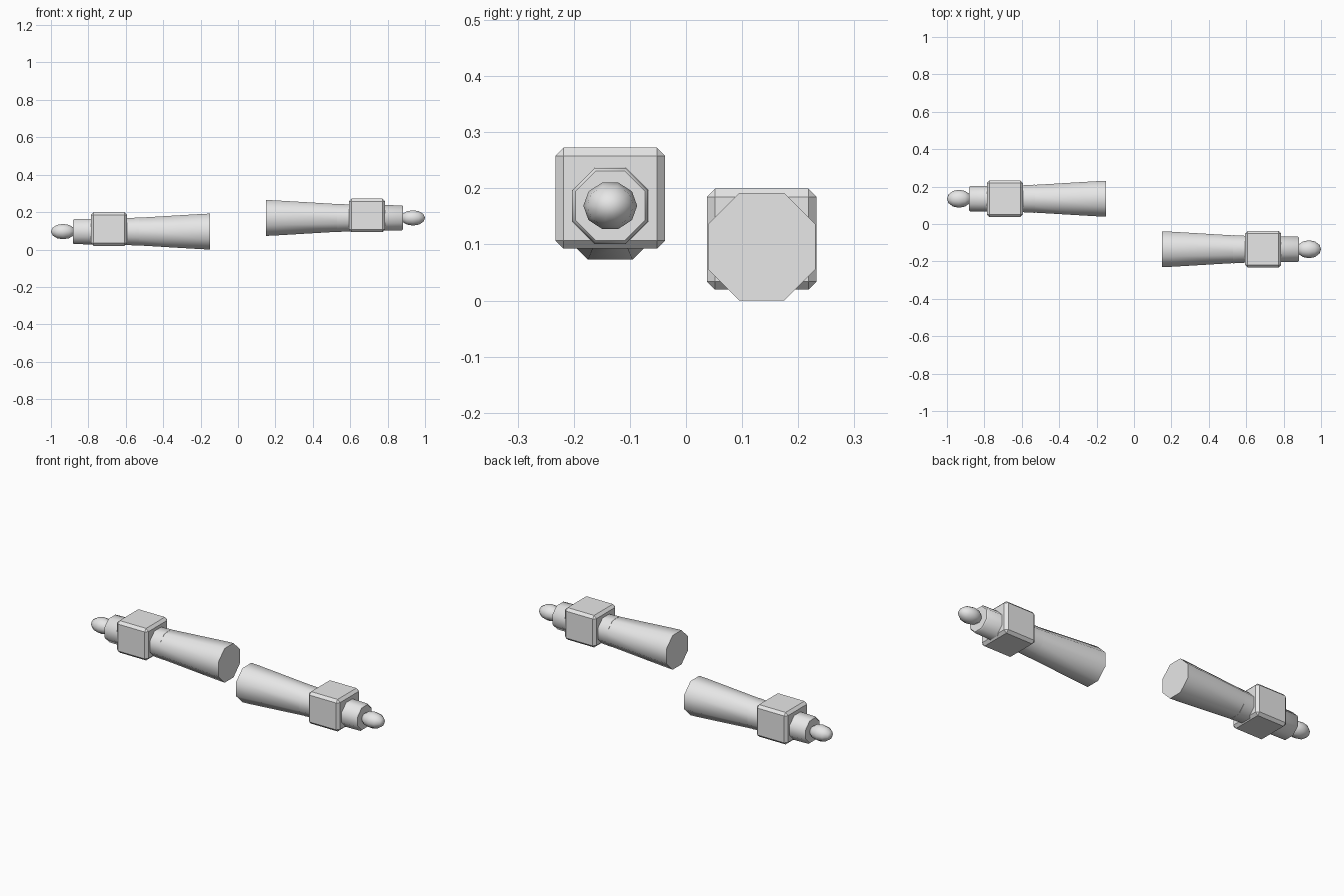
import bpy, bmesh, math
from mathutils import Matrix

if "Cube" in bpy.data.objects:
    bpy.data.objects.remove(bpy.data.objects["Cube"])

grey = bpy.data.materials.new("plain grey")
grey.diffuse_color = (0.8, 0.8, 0.8, 1)
grey.use_nodes = True
grey.node_tree.nodes["Principled BSDF"].inputs["Base Color"].default_value = grey.diffuse_color


def finish(name, bm, place, smooth=True):
    bmesh.ops.recalc_face_normals(bm, faces=bm.faces)
    bm.transform(place)
    me = bpy.data.meshes.new(name)
    bm.to_mesh(me)
    bm.free()
    me.materials.append(grey)
    ob = bpy.data.objects.new(name, me)
    bpy.context.collection.objects.link(ob)
    if smooth:
        bpy.context.view_layer.objects.active = ob
        ob.select_set(True)
        bpy.ops.object.shade_smooth_by_angle(angle=math.radians(50))
        ob.select_set(False)
    return ob


def lathe_x(name, profile, place, sides=8, phase=0.5, squash=1.0):
    """Rings of (x, radius) around the x axis; a zero radius closes to a point."""
    bm = bmesh.new()
    rings = []
    for x, r in profile:
        n = 1 if r == 0 else sides
        rings.append([bm.verts.new((x, r * math.cos((i + phase) * math.tau / sides),
                                    squash * r * math.sin((i + phase) * math.tau / sides)))
                      for i in range(n)])
    for a, b in zip(rings, rings[1:]):
        for i in range(sides):
            j = (i + 1) % sides
            quad = [a[i % len(a)], a[j % len(a)], b[j % len(b)], b[i % len(b)]]
            bm.faces.new(list(dict.fromkeys(quad)))
    for ring in (rings[0], rings[-1]):
        if len(ring) > 2:
            bm.faces.new(ring)
    return finish(name, bm, place)


flat = 1 / math.cos(math.pi / 8)   # flat-to-flat radius to corner radius


def build_arm(side, place):
    # tapered main shaft with a straight collar at its wide end
    lathe_x(side + "_shaft", [(0.15, 0.096 * flat), (0.205, 0.0935 * flat), (0.60, 0.070 * flat)], place)
    # inner rod passing through the block, chamfered at the outer end
    lathe_x(side + "_rod", [(0.53, 0.0752 * flat), (0.60, 0.0715 * flat), (0.876, 0.067 * flat),
                            (0.882, 0.062 * flat)], place)
    # rounded tip
    tip = [(0.935 - 0.065 * math.cos(k * math.pi / 6),
            0 if k in (0, 6) else 0.048 * math.sin(k * math.pi / 6)) for k in range(7)]
    lathe_x(side + "_tip", tip, place, sides=10, phase=0, squash=0.9)
    # chamfered block
    bm = bmesh.new()
    bmesh.ops.create_cube(bm, size=1, matrix=Matrix.Translation((0.69, 0, 0.0135))
                          @ Matrix.Diagonal((0.194, 0.196, 0.18, 1)))
    bmesh.ops.bevel(bm, geom=bm.edges[:], offset=0.0145, segments=1, affect='EDGES')
    finish(side + "_block", bm, place, smooth=False)


build_arm("right", Matrix.Translation((0, -0.135, 0.169)))
build_arm("left", Matrix.Translation((0, 0.135, 0.096)) @ Matrix.Rotation(math.pi, 4, 'Z'))
